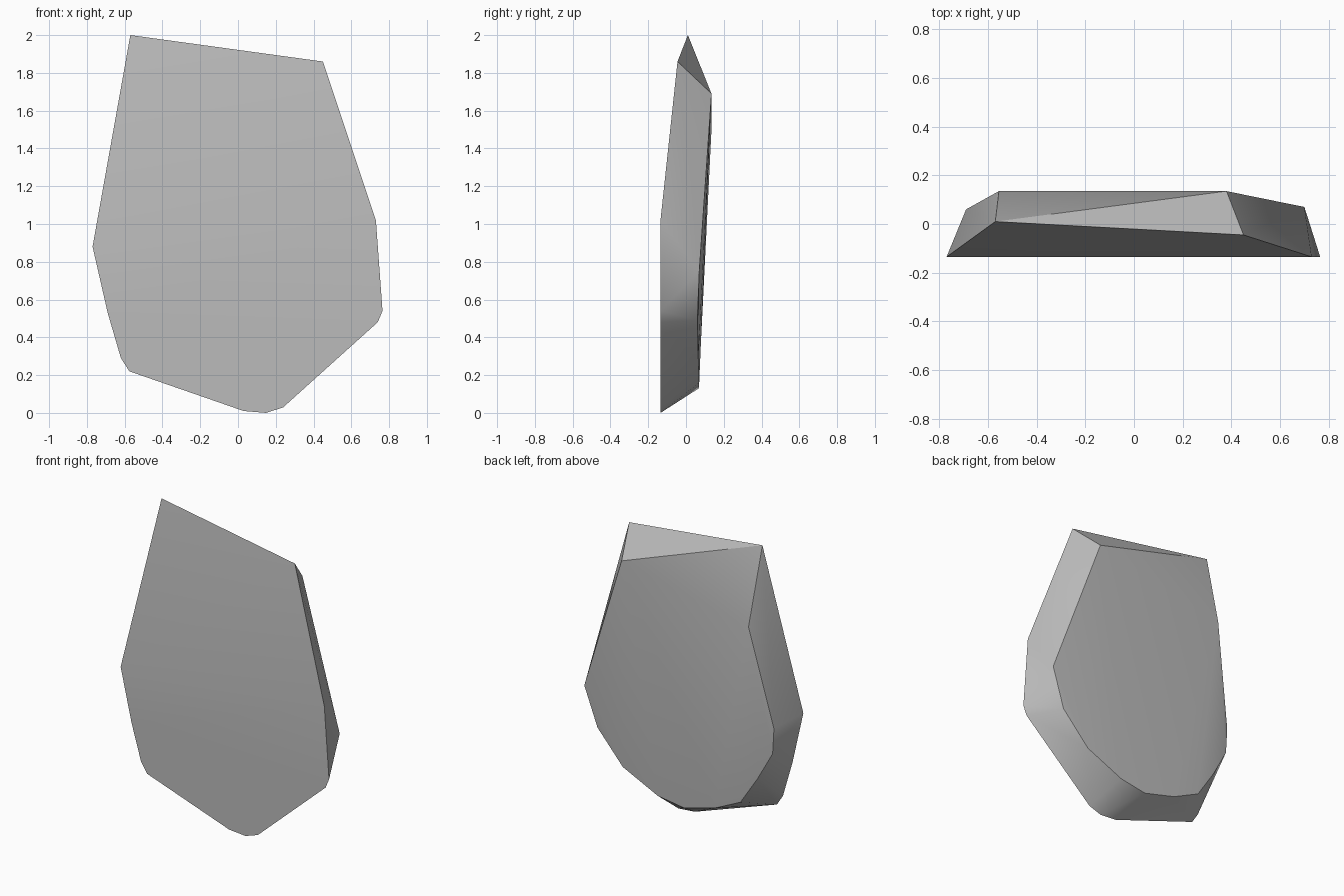
import bpy, bmesh, math

cube = bpy.data.objects.get("Cube")
if cube:
    bpy.data.objects.remove(cube, do_unlink=True)

# Stone colour
stone = bpy.data.materials.new("stone grey")
stone.use_nodes = True
grey = (0.5, 0.5, 0.5, 1)
stone.diffuse_color = grey
stone.node_tree.nodes["Principled BSDF"].inputs["Base Color"].default_value = grey

FRONT_Y = -0.135

# Flat front rim as (x, z)
front_rim = [(0.73, 1.02), (0.765, 0.54), (0.74, 0.48), (0.24, 0.03),
             (0.15, 0), (0.03, 0.01), (-0.575, 0.22), (-0.62, 0.29),
             (-0.69, 0.53), (-0.77, 0.88)]

# Slanted top ridge and upper back corners as (x, y, z)
top_ridge = [(-0.57, 0.01, 2), (0.45, -0.045, 1.86)]
back_shoulders = [(0.38, 0.135, 1.69), (-0.555, 0.135, 1.5)]

# Rounded lower rim of the back
back_rim = [(0.7, 0.07, 0.75), (0.61, 0.06, 0.49), (0.42, 0.065, 0.28),
            (0.16, 0.07, 0.16), (-0.03, 0.068, 0.13), (-0.26, 0.07, 0.19),
            (-0.45, 0.07, 0.28), (-0.575, 0.068, 0.47),
            (-0.68, 0.06, 0.66), (-0.69, 0.06, 0.83)]

# Chiselled slab wrapped around the rims
bm = bmesh.new()
for point in [(x, FRONT_Y, z) for x, z in front_rim] + top_ridge + back_shoulders + back_rim:
    bm.verts.new(point)
bmesh.ops.convex_hull(bm, input=bm.verts[:])
bmesh.ops.dissolve_limit(bm, angle_limit=math.radians(1),
                         verts=bm.verts[:], edges=bm.edges[:])
bmesh.ops.recalc_face_normals(bm, faces=bm.faces[:])

mesh = bpy.data.meshes.new("stone_slab")
bm.to_mesh(mesh)
bm.free()
mesh.materials.append(stone)
slab = bpy.data.objects.new("stone_slab", mesh)
bpy.context.collection.objects.link(slab)

# Soft shading with crisp chiselled edges
bpy.ops.object.select_all(action="DESELECT")
slab.select_set(True)
bpy.context.view_layer.objects.active = slab
bpy.ops.object.shade_smooth_by_angle(angle=math.radians(30))
